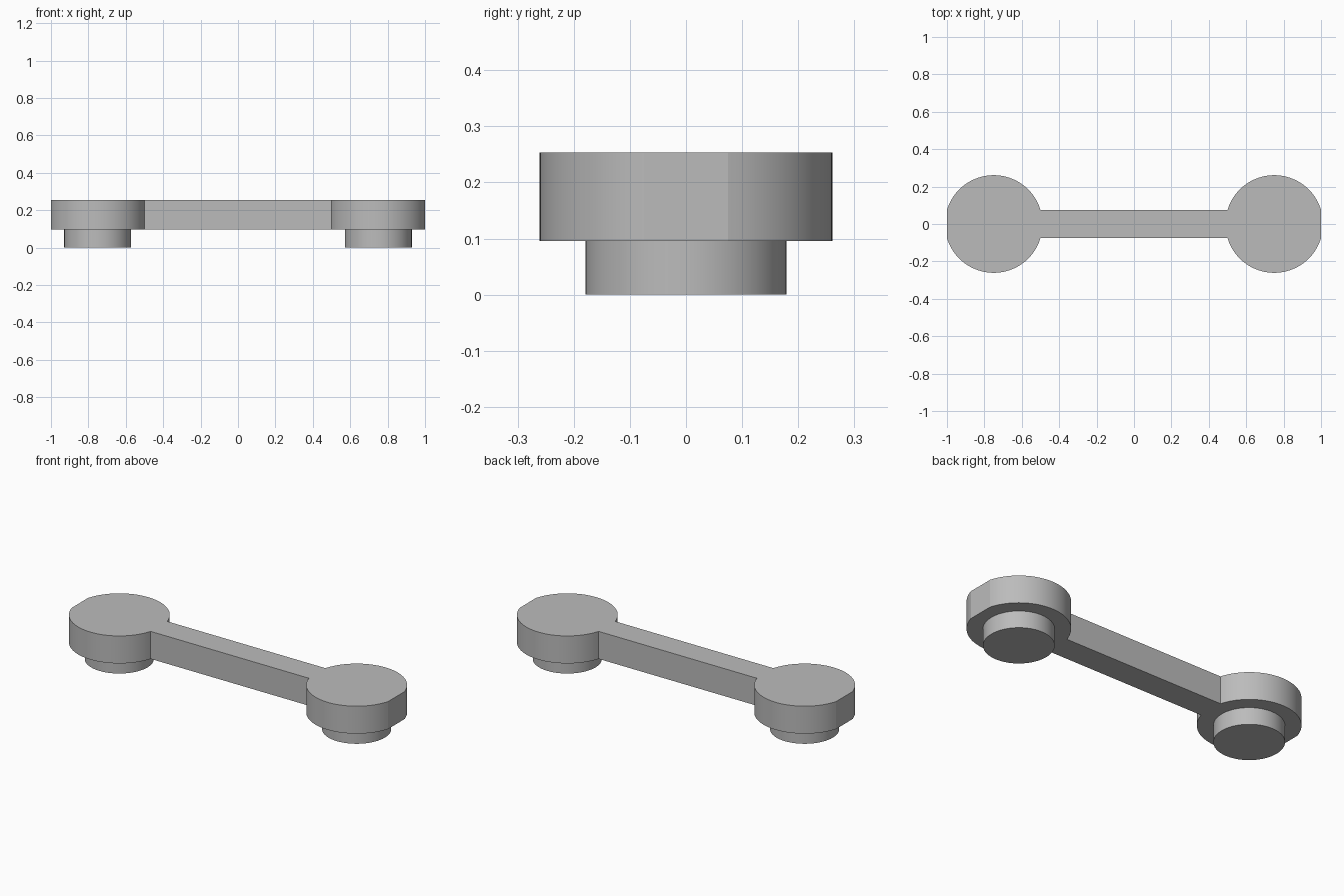
import bpy, bmesh
from math import acos, cos, sin, pi, radians

cube = bpy.data.objects.get("Cube")
if cube:
    bpy.data.objects.remove(cube, do_unlink=True)

CENTRE, RADIUS, FLAT = 0.75, 0.261, 0.25
PEG_RADIUS = 0.179
BOTTOM, TOP = 0.096, 0.253

grey = bpy.data.materials.new("plain grey")
grey.use_nodes = True
colour = (0.5, 0.5, 0.5, 1)
grey.diffuse_color = colour
grey.node_tree.nodes["Principled BSDF"].inputs["Base Color"].default_value = colour


def extrude_outline(name, outline, z0, z1):
    """Solid prism from a counter-clockwise outline."""
    bm = bmesh.new()
    face = bm.faces.new([bm.verts.new((x, y, z0)) for x, y in outline])
    result = bmesh.ops.extrude_face_region(bm, geom=[face], use_keep_orig=True)
    top = [v for v in result["geom"] if isinstance(v, bmesh.types.BMVert)]
    bmesh.ops.translate(bm, verts=top, vec=(0, 0, z1 - z0))
    bmesh.ops.recalc_face_normals(bm, faces=bm.faces)
    mesh = bpy.data.meshes.new(name)
    bm.to_mesh(mesh)
    bm.free()
    mesh.materials.append(grey)
    obj = bpy.data.objects.new(name, mesh)
    bpy.context.collection.objects.link(obj)
    bpy.ops.object.select_all(action="DESELECT")
    obj.select_set(True)
    bpy.context.view_layer.objects.active = obj
    bpy.ops.object.shade_smooth_by_angle(angle=radians(15))
    return obj


def arc(centre, radius, start, end, steps):
    return [(centre + radius * cos(start + (end - start) * i / steps),
             radius * sin(start + (end - start) * i / steps))
            for i in range(steps + 1)]


# Link plate: two round ends with flattened tips, joined by a straight bar
a = acos(FLAT / RADIUS)
outline = (arc(CENTRE, RADIUS, a, pi - a, 40)
           + arc(-CENTRE, RADIUS, a, pi - a, 40)
           + arc(-CENTRE, RADIUS, pi + a, 2 * pi - a, 40)
           + arc(CENTRE, RADIUS, pi + a, 2 * pi - a, 40))
extrude_outline("link_plate", outline, BOTTOM, TOP)

# Round pegs under each end
for side, x in (("left", CENTRE), ("right", -CENTRE)):
    peg = arc(x, PEG_RADIUS, 0, 2 * pi, 64)[:-1]
    extrude_outline(side + "_peg", peg, 0, BOTTOM)
